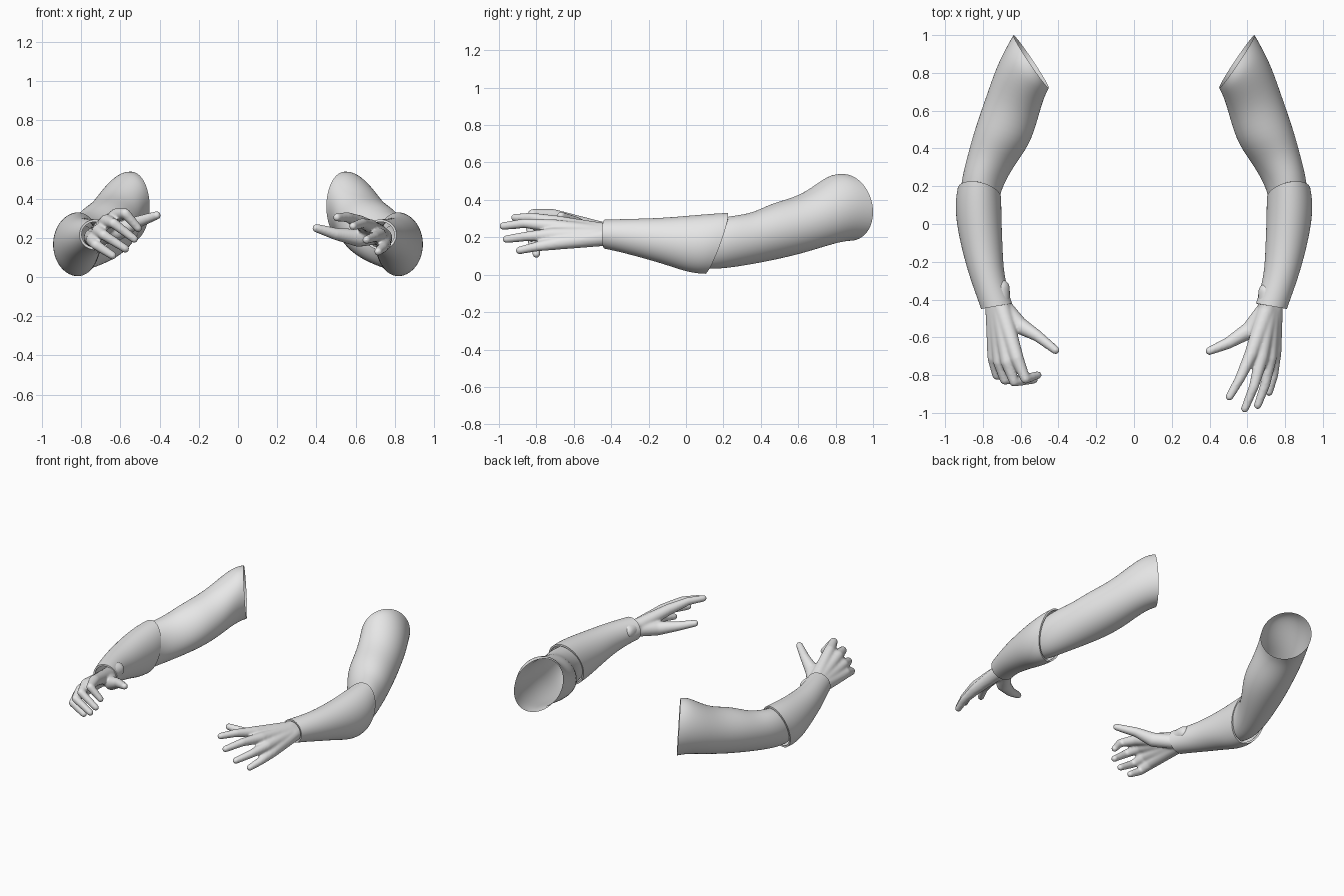
import bpy, bmesh
from math import sin, cos, pi
from mathutils import Vector

cube = bpy.data.objects.get("Cube")
if cube:
    bpy.data.objects.remove(cube, do_unlink=True)

grey = bpy.data.materials.new("light_grey")
grey.use_nodes = True
grey.diffuse_color = (0.8, 0.8, 0.8, 1)
grey.node_tree.nodes["Principled BSDF"].inputs["Base Color"].default_value = (0.8, 0.8, 0.8, 1)


def add_object(name, bm):
    bmesh.ops.recalc_face_normals(bm, faces=bm.faces)
    mesh = bpy.data.meshes.new(name)
    bm.to_mesh(mesh)
    bm.free()
    mesh.materials.append(grey)
    mesh.shade_smooth()
    obj = bpy.data.objects.new(name, mesh)
    bpy.context.collection.objects.link(obj)
    return obj


def loft(name, rings, side, thickness=0, segments=24):
    """Open tube; ring = inner x, y, outer x, y, bottom z, top z, lean in y."""
    bm = bmesh.new()
    loops = []
    for xi, yi, xo, yo, lo, hi, lean in rings:
        loop = []
        for i in range(segments):
            c, s = cos(2 * pi * i / segments), sin(2 * pi * i / segments)
            x = (xi + xo) / 2 + c * (xo - xi) / 2
            y = (yi + yo) / 2 + c * (yo - yi) / 2 + s * lean
            z = (lo + hi) / 2 + s * (hi - lo) / 2
            loop.append(bm.verts.new((side * x, y, z)))
        loops.append(loop)
    for a, b in zip(loops, loops[1:]):
        for i in range(segments):
            j = (i + 1) % segments
            bm.faces.new((a[i], a[j], b[j], b[i]))
    obj = add_object(name, bm)
    sub = obj.modifiers.new("smooth_surface", 'SUBSURF')
    sub.levels = sub.render_levels = 2
    if thickness:
        solid = obj.modifiers.new("cloth_thickness", 'SOLIDIFY')
        solid.thickness = thickness
        solid.offset = -1
        split = obj.modifiers.new("crisp_rim", 'EDGE_SPLIT')
        split.split_angle = 0.9
    return obj


def limb(bm, points, radii, side):
    """Chain of tapered segments with round joints."""
    pts = [Vector((side * x, y, z)) for x, y, z in points]
    for p, r in zip(pts, radii):
        ball = bmesh.ops.create_icosphere(bm, subdivisions=3, radius=r)
        bmesh.ops.translate(bm, verts=ball["verts"], vec=p)
    for a, b, ra, rb in zip(pts, pts[1:], radii, radii[1:]):
        d = b - a
        cone = bmesh.ops.create_cone(bm, cap_ends=True, segments=20,
                                     radius1=ra, radius2=rb, depth=d.length)
        rot = d.to_track_quat('Z', 'Y').to_matrix()
        bmesh.ops.rotate(bm, verts=cone["verts"], matrix=rot)
        bmesh.ops.translate(bm, verts=cone["verts"], vec=(a + b) / 2)


def hand(name, fingers, thumb, side, wrist_y):
    bm = bmesh.new()
    # palm bones and fingers, index to little finger
    for i, (knuckle, joint, tip) in enumerate(fingers):
        t = i / 3
        start = (0.705 + 0.035 * t, wrist_y + 0.07, 0.23 - 0.03 * t)
        wrist = (0.705 + 0.035 * t, wrist_y - 0.02, 0.23 - 0.03 * t)
        limb(bm, [start, wrist, knuckle, joint, tip],
             [0.048, 0.048, 0.036, 0.026, 0.021], side)
    limb(bm, thumb, [0.046, 0.046, 0.031, 0.022], side)
    obj = add_object(name, bm)
    # fuse everything into one soft skin
    remesh = obj.modifiers.new("fuse", 'REMESH')
    remesh.mode = 'VOXEL'
    remesh.voxel_size = 0.007
    remesh.use_smooth_shade = True
    relax = obj.modifiers.new("relax", 'SMOOTH')
    relax.factor = 0.5
    relax.iterations = 8


# upper arm from the open shoulder down into the sleeve
upper_arm = [
    (0.45, 0.72, 0.64, 1.00, 0.18, 0.54, -0.02),
    (0.465, 0.69, 0.68, 0.93, 0.175, 0.54, -0.01),
    (0.485, 0.64, 0.73, 0.83, 0.15, 0.50, 0),
    (0.51, 0.55, 0.785, 0.67, 0.11, 0.42, 0),
    (0.55, 0.42, 0.845, 0.50, 0.075, 0.385, 0),
    (0.635, 0.31, 0.885, 0.35, 0.045, 0.33, 0.03),
    (0.71, 0.18, 0.92, 0.21, 0.025, 0.315, 0.05),
    (0.72, 0.06, 0.92, 0.08, 0.04, 0.29, 0.03),
    (0.73, -0.05, 0.89, -0.04, 0.09, 0.27, 0),
]
# forearm sleeve from elbow rim to wrist rim
forearm = [
    (0.703, 0.14, 0.935, 0.185, 0.003, 0.332, 0.06),
    (0.701, 0.09, 0.947, 0.12, 0.005, 0.328, 0.045),
    (0.70, 0.00, 0.943, 0.02, 0.018, 0.318, 0.02),
    (0.695, -0.12, 0.918, -0.11, 0.055, 0.305, 0),
    (0.69, -0.25, 0.878, -0.26, 0.095, 0.30, 0),
    (0.665, -0.36, 0.835, -0.38, 0.125, 0.297, 0),
    (0.645, -0.42, 0.81, -0.45, 0.138, 0.295, 0),
]

for label, side in (("left", 1), ("right", -1)):
    loft(label + "_upper_arm", upper_arm, side)
    loft(label + "_forearm_sleeve", forearm, side, thickness=0.012)

# open, reaching left hand
hand("left_hand", [
    ((0.62, -0.69, 0.28), (0.56, -0.82, 0.305), (0.505, -0.915, 0.305)),
    ((0.675, -0.71, 0.26), (0.635, -0.86, 0.275), (0.587, -0.978, 0.26)),
    ((0.72, -0.71, 0.215), (0.695, -0.85, 0.205), (0.655, -0.96, 0.19)),
    ((0.745, -0.68, 0.17), (0.738, -0.80, 0.15), (0.715, -0.89, 0.13)),
], [(0.69, -0.46, 0.21), (0.615, -0.56, 0.20), (0.50, -0.63, 0.22), (0.40, -0.672, 0.25)],
    1, -0.43)

# curled right hand
hand("right_hand", [
    ((0.62, -0.71, 0.315), (0.575, -0.82, 0.325), (0.51, -0.80, 0.25)),
    ((0.67, -0.73, 0.285), (0.635, -0.835, 0.275), (0.53, -0.825, 0.195)),
    ((0.71, -0.73, 0.235), (0.685, -0.825, 0.215), (0.575, -0.82, 0.145)),
    ((0.74, -0.71, 0.19), (0.725, -0.80, 0.165), (0.64, -0.80, 0.11)),
], [(0.69, -0.44, 0.21), (0.61, -0.535, 0.235), (0.515, -0.59, 0.28), (0.415, -0.668, 0.315)],
    -1, -0.41)
